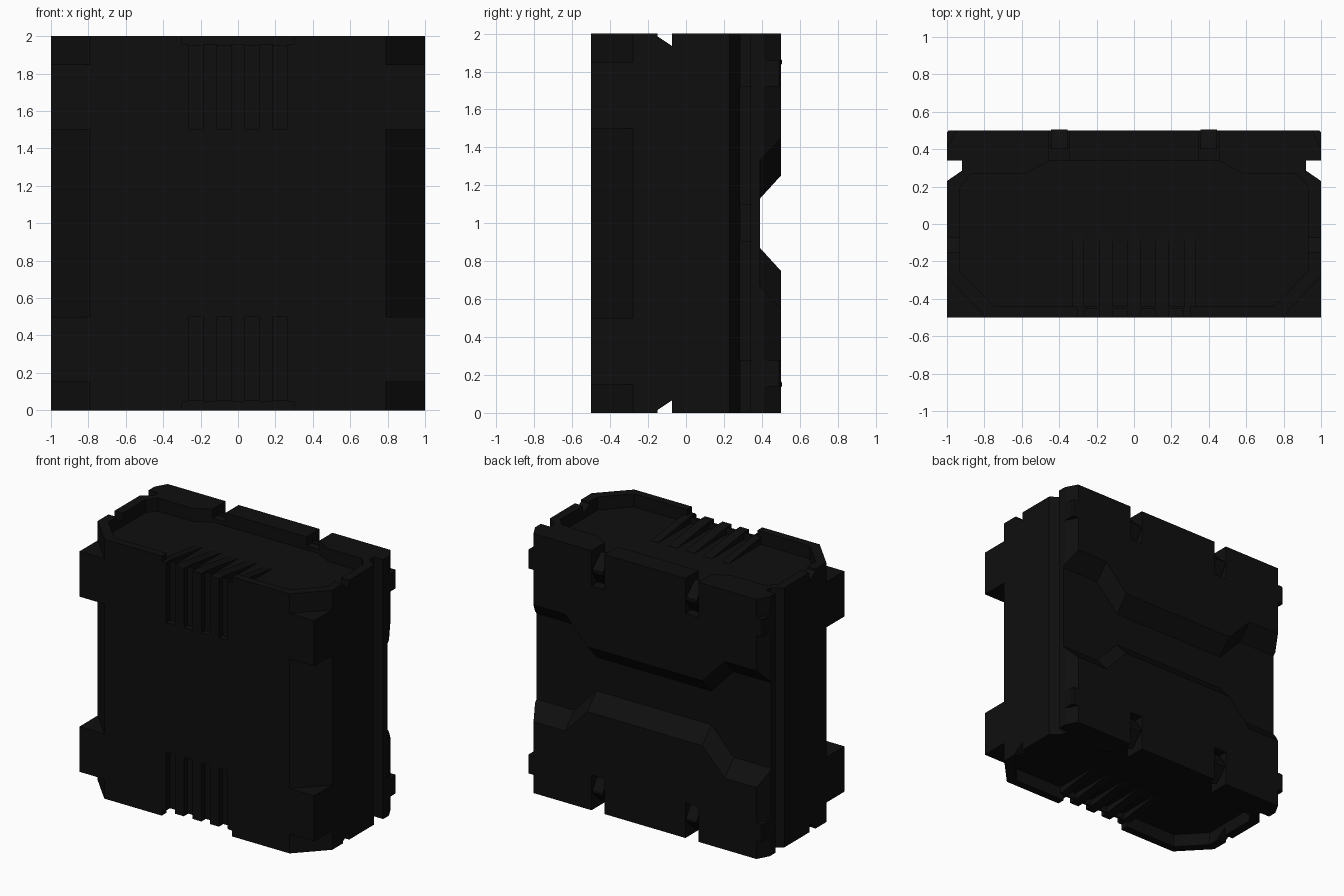
import bpy, bmesh

old = bpy.data.objects.get("Cube")
if old:
    bpy.data.objects.remove(old, do_unlink=True)

black = bpy.data.materials.new("matte black")
black.use_nodes = True
COLOUR = (0.0045, 0.0045, 0.0045, 1)
black.diffuse_color = COLOUR
black.node_tree.nodes["Principled BSDF"].inputs["Base Color"].default_value = COLOUR


def loft(name, rings):
    """Join equal rings of points into a closed solid."""
    bm = bmesh.new()
    loops = [[bm.verts.new(p) for p in ring] for ring in rings]
    n = len(loops[0])
    for a, b in zip(loops, loops[1:]):
        for i in range(n):
            j = (i + 1) % n
            bm.faces.new((a[i], a[j], b[j], b[i]))
    bm.faces.new(loops[0])
    bm.faces.new(loops[-1])
    bmesh.ops.recalc_face_normals(bm, faces=bm.faces)
    mesh = bpy.data.meshes.new(name)
    bm.to_mesh(mesh)
    bm.free()
    mesh.materials.append(black)
    obj = bpy.data.objects.new(name, mesh)
    bpy.context.collection.objects.link(obj)
    return obj


def upright(name, outline, z0, z1):
    """Extrude an (x, y) outline in height."""
    return loft(name, [[(x, y, z) for x, y in outline] for z in (z0, z1)])


def across(name, outline, x0, x1):
    """Extrude a (y, z) outline sideways."""
    return loft(name, [[(x, y, z) for y, z in outline] for x in (x0, x1)])


def box(name, x0, x1, y0, y1, z0, z1):
    return upright(name, [(x0, y0), (x1, y0), (x1, y1), (x0, y1)], z0, z1)


def mirrored(half):
    """Close a right-hand outline with its left-hand copy."""
    return half + [(-x, y) for x, y in reversed(half)]


def ends(outline):
    """Give an upper (y, z) outline and its copy at the lower end."""
    return [outline, [(y, 2 - z) for y, z in outline]]


def span(end, z0, z1):
    return (z0, z1) if end else (2 - z1, 2 - z0)


def cut(target, cutter):
    mod = target.modifiers.new("cut", 'BOOLEAN')
    mod.operation = 'DIFFERENCE'
    mod.solver = 'EXACT'
    mod.object = cutter
    bpy.context.view_layer.objects.active = target
    bpy.ops.object.modifier_apply(modifier=mod.name)
    bpy.data.objects.remove(cutter, do_unlink=True)


# Main casing and the thick plate on its back
body = upright("casing", mirrored([(0.79, -0.5), (1, -0.28), (1, 0.23),
                                   (0.92, 0.285), (0.92, 0.36)]), 0, 2)
plate = upright("back_plate", mirrored([(1, 0.34), (1, 0.41), (0.95, 0.5)]), 0, 2)

# Recessed ends with a raised rim
recess = mirrored([(0.75, -0.44), (0.93, -0.25), (0.93, 0.2),
                   (0.87, 0.27), (0.58, 0.27), (0.44, 0.345)])
fin_step = 0.15
for end in (0, 1):
    cut(body, upright("recess_cutter", recess, *span(end, 1.9, 2.1)))
    cut(body, box("gap_cutter", -0.3, 0.3, -0.6, -0.3, *span(end, 1.95, 2.1)))
    # Grooves wrapping over the front edge
    for i in range(4):
        x = (i - 1.5) * fin_step
        cut(body, box("groove_cutter", x - 0.037, x + 0.037, -0.6, -0.455,
                      *span(end, 1.5, 2.1)))
    # Notches through the back rim, and pockets behind the clips
    for x in (-0.4, 0.4):
        for part in (body, plate):
            cut(part, box("notch_cutter", x - 0.055, x + 0.055, 0.3, 0.6,
                          *span(end, 1.93, 2.1)))
        cut(plate, box("pocket_cutter", x - 0.055, x + 0.055, 0.42, 0.6,
                       *span(end, 1.73, 2.1)))

# Sloped notches in the side rims
for outline in ends([(-0.15, 2.1), (-0.15, 1.985), (-0.075, 1.935), (-0.075, 2.1)]):
    cut(body, across("rim_notch_cutter", outline, -1.1, 1.1))

# Side grooves, left shallower where the connectors sit
for side in (-1, 1):
    for z0, z1 in ((0.28, 0.9), (1.1, 1.72)):
        x0, x1 = sorted((side * 0.88, side * 1.1))
        cut(body, box("side_cutter", x0, x1, 0.285, 0.345, z0, z1))

# Sloped channel across the back, wider at both ends
rings = []
for x, w in ((-1.1, 0.45), (-0.68, 0.45), (-0.49, 0.25),
             (0.49, 0.25), (0.68, 0.45), (1.1, 0.45)):
    rings.append([(x, 0.6, 1 - w - 0.11), (x, 0.39, 1 - w + 0.12),
                  (x, 0.39, 1 + w - 0.12), (x, 0.6, 1 + w + 0.11)])
cut(plate, loft("channel_cutter", rings))

# Fins rising from the recess to the front edge
for outline in ends([(-0.05, 1.89), (-0.05, 1.902), (-0.44, 1.955),
                     (-0.5, 1.955), (-0.5, 1.89)]):
    for i in range(5):
        x = (i - 2) * fin_step
        w = 0.038 if abs(x) < 0.2 else 0.03
        across("fin", outline, x - w, x + w)

# Wedge clips in the back pockets
for outline in ends([(0.4, 1.96), (0.43, 1.93), (0.505, 1.86), (0.505, 1.84),
                     (0.44, 1.74), (0.4, 1.74)]):
    for x in (-0.4, 0.4):
        across("clip", outline, x - 0.045, x + 0.045)

# Corner blocks on the front and tabs on the back corners
for side in (-1, 1):
    for end in (0, 1):
        block = [(0.77, -0.5), (1, -0.5), (1, -0.28), (0.9, -0.27), (0.75, -0.45)]
        upright("corner_block", [(side * x, y) for x, y in block], *span(end, 1.5, 1.85))
        tab = [(0.93, 0.4), (1, 0.4), (1, 0.49), (0.99, 0.5), (0.93, 0.5)]
        upright("back_tab", [(side * x, y) for x, y in tab], *span(end, 1.72, 1.86))
